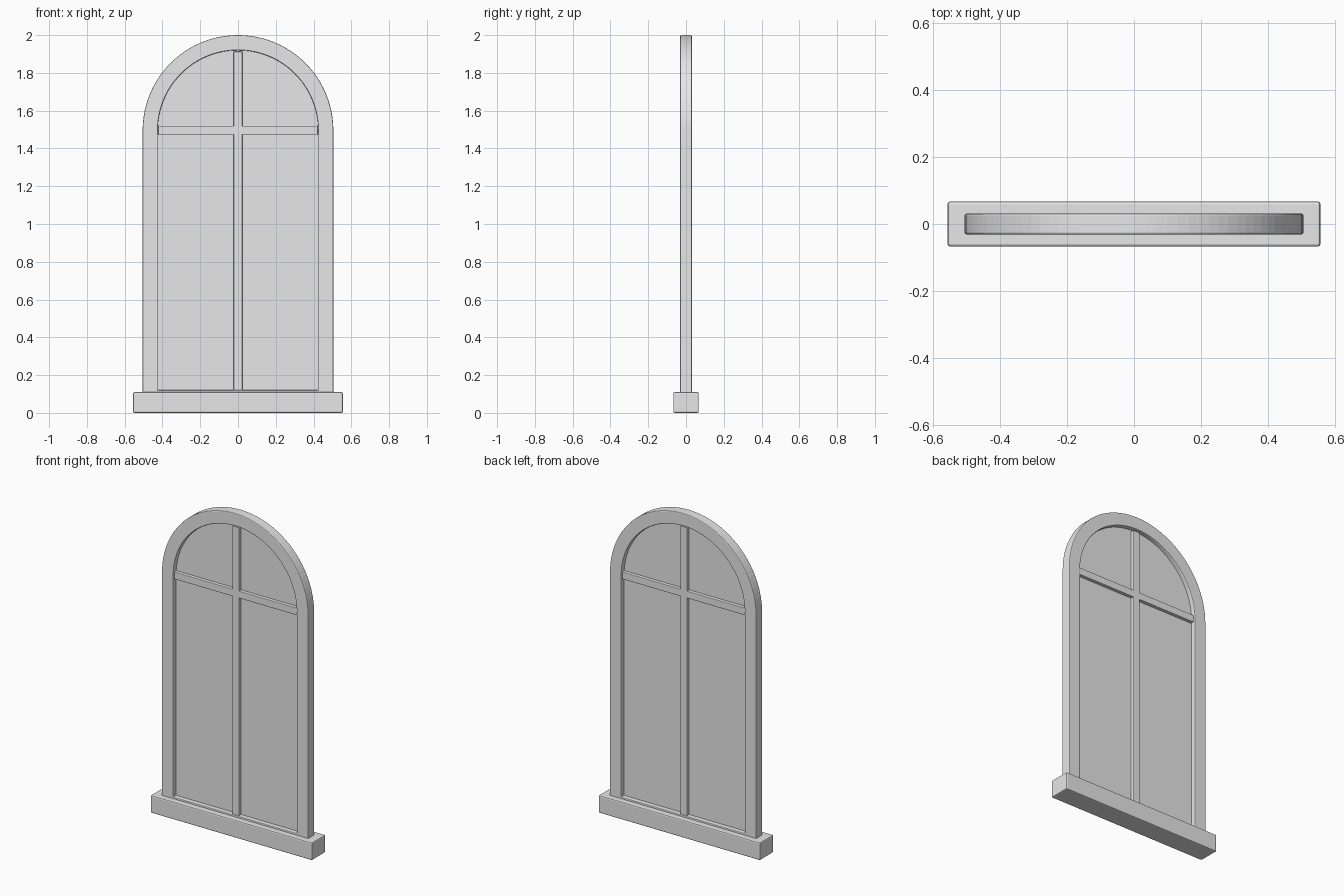
import bpy, bmesh
from math import pi, cos, sin

cube = bpy.data.objects.get("Cube")
if cube:
    bpy.data.objects.remove(cube, do_unlink=True)

ARCH_Z = 1.495
SEGMENTS = 48

grey = bpy.data.materials.new("plain_grey")
grey.use_nodes = True
grey.diffuse_color = (0.8, 0.8, 0.8, 1)
grey.node_tree.nodes["Principled BSDF"].inputs["Base Color"].default_value = (0.8, 0.8, 0.8, 1)


def add_object(name, bm, bevel=0.0):
    bmesh.ops.recalc_face_normals(bm, faces=bm.faces)
    mesh = bpy.data.meshes.new(name)
    bm.to_mesh(mesh)
    bm.free()
    mesh.materials.append(grey)
    obj = bpy.data.objects.new(name, mesh)
    bpy.context.collection.objects.link(obj)
    if bevel:
        mod = obj.modifiers.new("soft_edges", "BEVEL")
        mod.width = bevel
        mod.segments = 2
        mod.limit_method = "ANGLE"
    return obj


def box(name, half_x, half_y, low, high, bevel=0.0):
    bm = bmesh.new()
    bmesh.ops.create_cube(bm, size=1)
    for v in bm.verts:
        v.co = (v.co.x * 2 * half_x, v.co.y * 2 * half_y,
                low + (v.co.z + 0.5) * (high - low))
    return add_object(name, bm, bevel)


def arch_outline(radius, bottom):
    # Straight jambs topped by a half circle
    arc = [(radius * cos(pi * i / SEGMENTS), ARCH_Z + radius * sin(pi * i / SEGMENTS))
           for i in range(SEGMENTS + 1)]
    return [(radius, bottom)] + arc + [(-radius, bottom)]


def ring(bm, outline, y):
    return [bm.verts.new((x, y, z)) for x, z in outline]


# Arched frame: four matching loops joined into a closed ring
bm = bmesh.new()
outer = arch_outline(0.505, 0.045)
inner = arch_outline(0.425, 0.12)
loops = [ring(bm, outer, -0.031), ring(bm, outer, 0.031),
         ring(bm, inner, 0.031), ring(bm, inner, -0.031)]
count = len(outer)
for k in range(4):
    a, b = loops[k], loops[(k + 1) % 4]
    for i in range(count):
        j = (i + 1) % count
        bm.faces.new((a[i], a[j], b[j], b[i]))
add_object("arched_frame", bm, 0.005)

# Thin pane set in the middle of the frame
bm = bmesh.new()
outline = arch_outline(0.43, 0.11)
front, back = ring(bm, outline, -0.002), ring(bm, outline, 0.002)
bm.faces.new(front)
bm.faces.new(back[::-1])
for i in range(count):
    j = (i + 1) % count
    bm.faces.new((front[i], front[j], back[j], back[i]))
add_object("window_pane", bm)

# Glazing bars
box("vertical_bar", 0.023, 0.023, 0.115, 1.912, 0.003)
box("horizontal_bar", 0.423, 0.023, 1.474, 1.519, 0.003)

# Sill
box("sill", 0.556, 0.067, 0.0, 0.11, 0.007)
